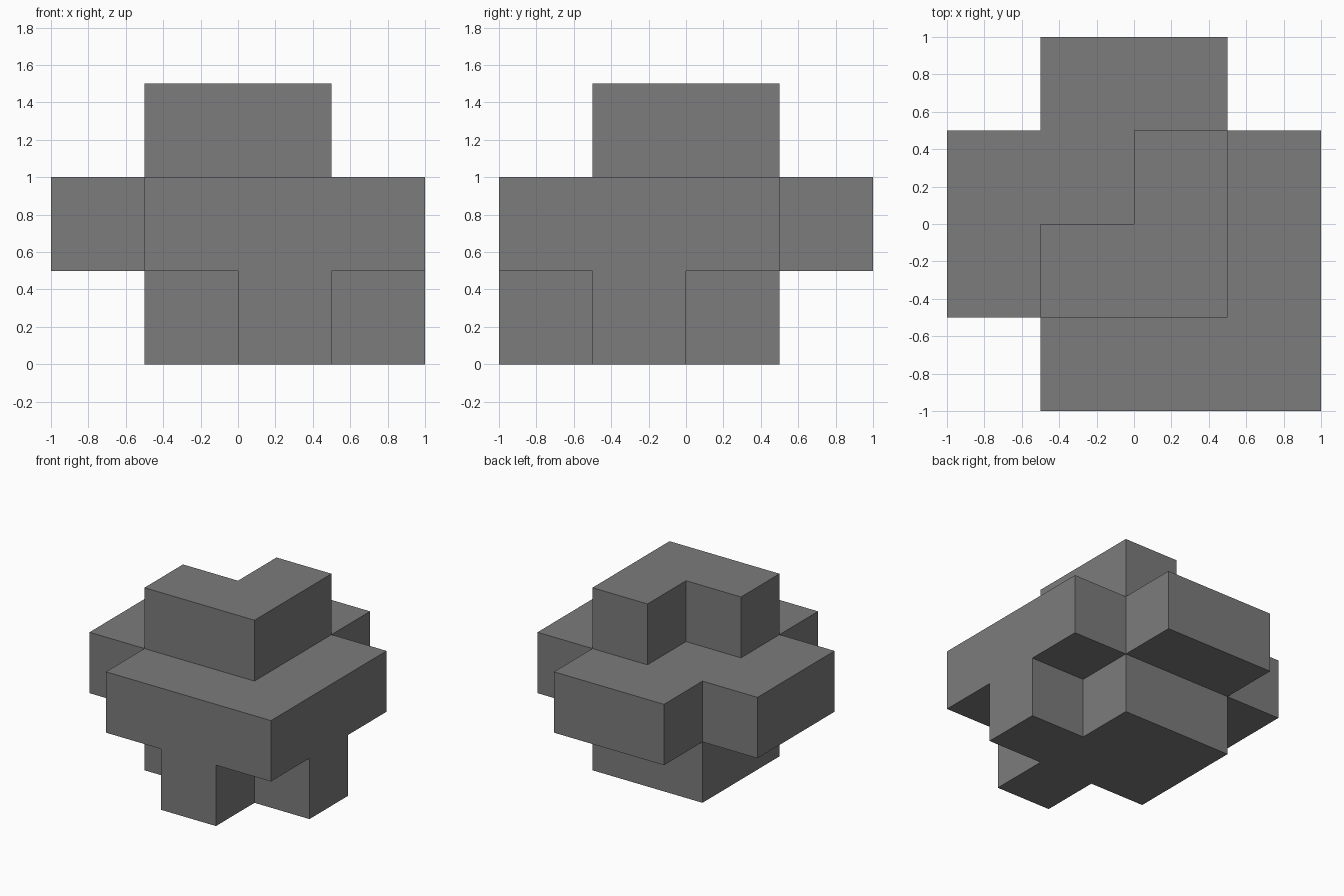
import bpy
import bmesh
from mathutils import Vector

cube = bpy.data.objects.get("Cube")
if cube:
    bpy.data.objects.remove(cube, do_unlink=True)

CELL = 0.5

# Plan of each level, lowest first; rows run back to front, columns left to right
LEVELS = [
    ["....",
     ".##.",
     ".###",
     "..#."],
    [".##.",
     "####",
     "####",
     ".###"],
    ["....",
     "..#.",
     ".##.",
     "...."],
]

# Grey material
grey = bpy.data.materials.new("grey")
grey.use_nodes = True
colour = (0.2, 0.2, 0.2, 1)
grey.diffuse_color = colour
bsdf = next(n for n in grey.node_tree.nodes if n.type == "BSDF_PRINCIPLED")
bsdf.inputs["Base Color"].default_value = colour

# Occupied unit cells
filled = {(x, 3 - row, z)
          for z, plan in enumerate(LEVELS)
          for row, line in enumerate(plan)
          for x, mark in enumerate(line) if mark == "#"}

# Outer shell: one square wherever a cell meets empty space
bm = bmesh.new()
corners = {}


def corner(point):
    key = tuple(round(c) for c in point)
    if key not in corners:
        corners[key] = bm.verts.new(((key[0] - 2) * CELL, (key[1] - 2) * CELL, key[2] * CELL))
    return corners[key]


for cell in sorted(filled):
    centre = Vector(cell) + Vector((0.5, 0.5, 0.5))
    for axis in range(3):
        for sign in (-1, 1):
            normal = Vector((0, 0, 0))
            normal[axis] = sign
            if tuple(round(c) for c in Vector(cell) + normal) in filled:
                continue
            u = Vector((0, 0, 0))
            u[(axis + 1) % 3] = 0.5
            v = normal.cross(u)
            middle = centre + normal * 0.5
            bm.faces.new([corner(middle + a * u + b * v)
                          for a, b in ((-1, -1), (1, -1), (1, 1), (-1, 1))])

# Merge coplanar squares into large flat faces
bmesh.ops.dissolve_limit(bm, angle_limit=0.01, verts=bm.verts[:], edges=bm.edges[:])

mesh = bpy.data.meshes.new("stepped_block")
bm.to_mesh(mesh)
bm.free()
mesh.materials.append(grey)
block = bpy.data.objects.new("stepped_block", mesh)
bpy.context.collection.objects.link(block)
